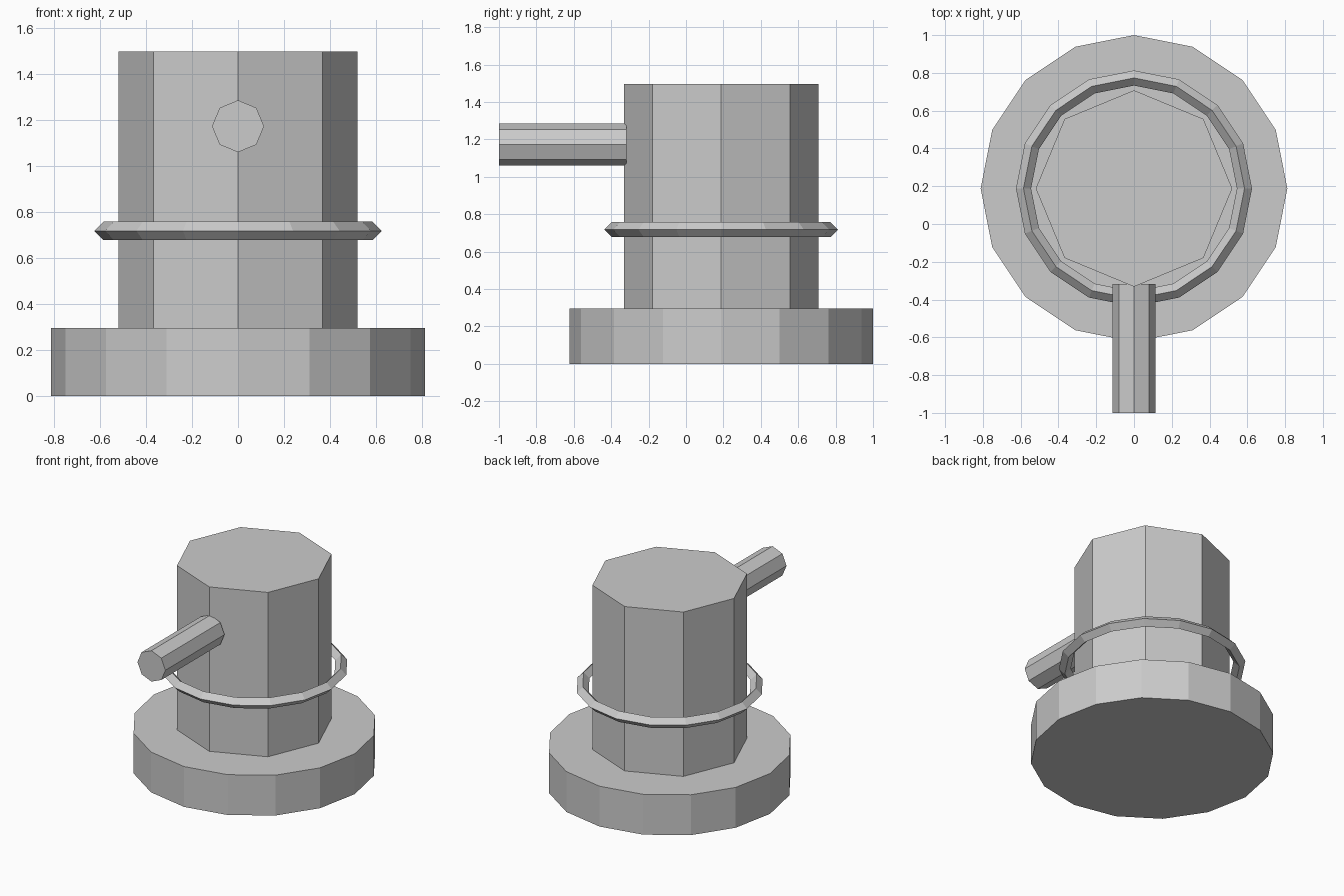
import bpy
from math import pi

if "Cube" in bpy.data.objects:
    bpy.data.objects.remove(bpy.data.objects["Cube"])

CY = 0.188  # shared centre line of base, column and ring


def cylinder(name, sides, radius, start, end, axis="z"):
    """Flat-shaded prism from start to end along z (at CY) or along y."""
    mid = (start + end) / 2
    along_z = axis == "z"
    bpy.ops.mesh.primitive_cylinder_add(
        vertices=sides, radius=radius, depth=end - start,
        location=(0, CY, mid) if along_z else (0, mid, 1.173),
        rotation=(0, 0, 0) if along_z else (pi / 2, 0, 0))
    bpy.context.object.name = name


# Wide round foot
cylinder("base", 16, 0.812, 0, 0.295)

# Octagonal body
cylinder("column", 8, 0.52, 0.295, 1.497)

# Side handle reaching to the front
cylinder("handle", 8, 0.113, -1.0, -0.317, axis="y")

# Thin diamond-section ring floating around the column
bpy.ops.mesh.primitive_torus_add(
    major_segments=16, minor_segments=4, major_radius=0.585,
    minor_radius=0.04, location=(0, CY, 0.718))
bpy.context.object.name = "ring"
